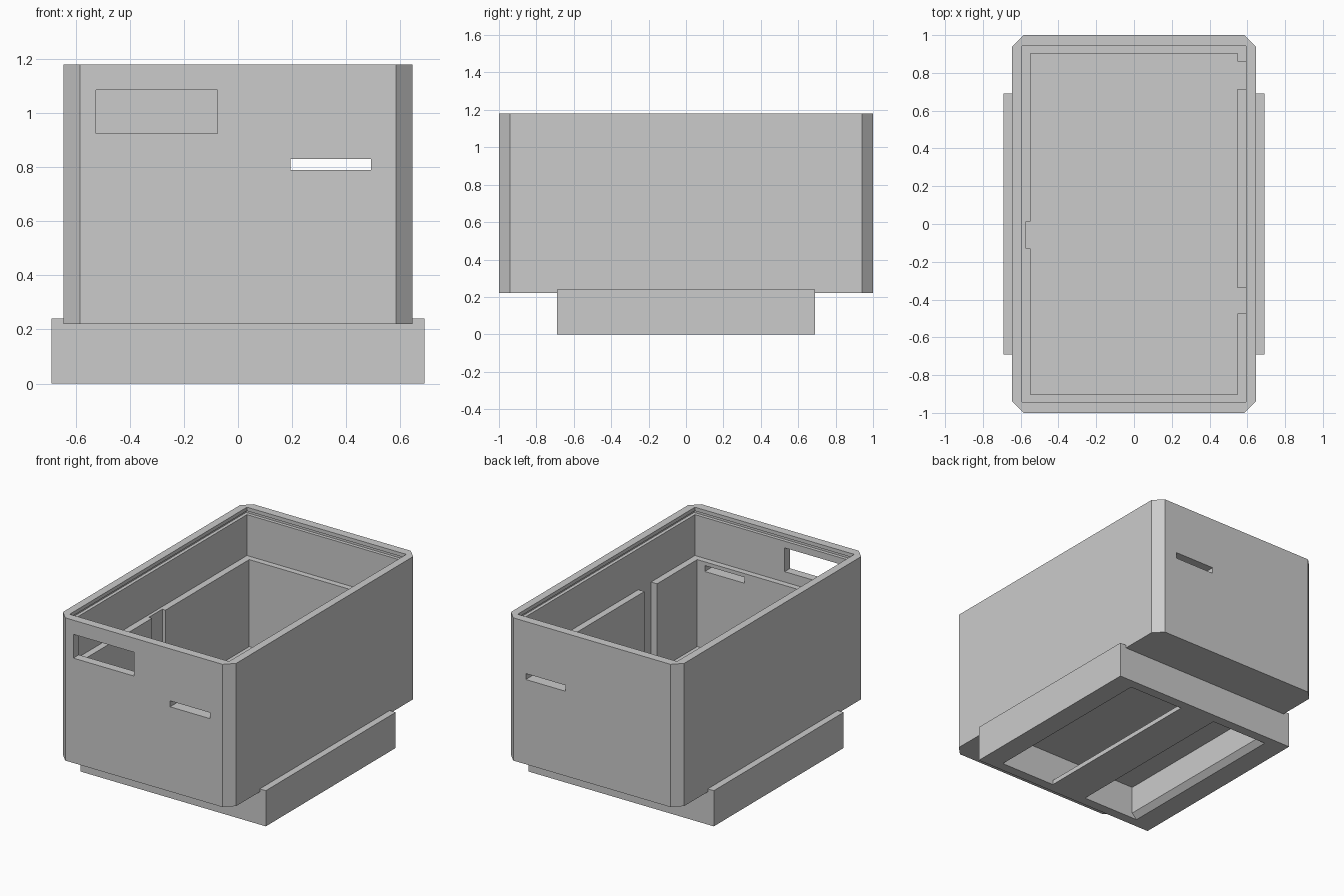
import bpy, bmesh

cube = bpy.data.objects.get("Cube")
if cube:
    bpy.data.objects.remove(cube, do_unlink=True)

grey = bpy.data.materials.new("plain_grey")
grey.use_nodes = True
colour = (0.6, 0.6, 0.6, 1)
grey.diffuse_color = colour
for node in grey.node_tree.nodes:
    if node.type == "BSDF_PRINCIPLED":
        node.inputs["Base Color"].default_value = colour


def prism(name, outline, axis, low, high):
    """Extrude a flat outline along z, or along y when the outline is in x and z."""
    bm = bmesh.new()
    place = (lambda a, b, t: (a, b, t)) if axis == "z" else (lambda a, b, t: (a, t, b))
    bottom = [bm.verts.new(place(a, b, low)) for a, b in outline]
    top = [bm.verts.new(place(a, b, high)) for a, b in outline]
    bm.faces.new(bottom)
    bm.faces.new(top)
    n = len(outline)
    for i in range(n):
        j = (i + 1) % n
        bm.faces.new((bottom[i], bottom[j], top[j], top[i]))
    bmesh.ops.recalc_face_normals(bm, faces=bm.faces)
    mesh = bpy.data.meshes.new(name)
    bm.to_mesh(mesh)
    bm.free()
    mesh.materials.append(grey)
    obj = bpy.data.objects.new(name, mesh)
    bpy.context.collection.objects.link(obj)
    return obj


def block(name, x, y, z):
    outline = [(x[0], y[0]), (x[1], y[0]), (x[1], y[1]), (x[0], y[1])]
    return prism(name, outline, "z", *z)


def cut(target, x, y, z):
    """Subtract a box from the target and discard the cutter."""
    cutter = block("cutter", x, y, z)
    cutter.hide_render = True
    mod = target.modifiers.new("cut", "BOOLEAN")
    mod.operation = "DIFFERENCE"
    mod.solver = "EXACT"
    mod.object = cutter
    bpy.context.view_layer.objects.active = target
    bpy.ops.object.modifier_apply(modifier=mod.name)
    bpy.data.objects.remove(cutter, do_unlink=True)


def both(v):
    return (-v, v)


# Main case with chamfered upright corners
W, L, C = 0.645, 1.0, 0.06
BOTTOM, TOP, LEDGE, FLOOR = 0.22, 1.18, 0.855, 0.27
outline = [(-W + C, -L), (W - C, -L), (W, -L + C), (W, L - C),
           (W - C, L), (-W + C, L), (-W, L - C), (-W, -L + C)]
case = prism("case", outline, "z", BOTTOM, TOP)

# Upper opening, lower cavity and the lid groove under the rim
cut(case, both(0.593), both(0.942), (LEDGE, 1.3))
cut(case, both(0.548), both(0.902), (FLOOR, 1.3))
cut(case, both(0.615), both(0.965), (1.13, 1.155))

# Upright channels in the thick lower walls
cut(case, (-0.572, -0.5), (-0.13, 0.012), (FLOOR, 0.9))
for y in ((0.715, 0.86), (-0.475, -0.34)):
    cut(case, (0.5, 0.593), y, (FLOOR, 0.9))

# Front window, and a narrow slot in each end wall
cut(case, (-0.525, -0.075), (-1.1, -0.8), (0.925, 1.085))
for y in ((-1.1, -0.8), (0.8, 1.1)):
    cut(case, (0.195, 0.492), y, (0.79, 0.83))

# Hollow base with a raised lip along each side of the case
base = block("base", both(0.69), both(0.69), (0, 0.24))
cut(base, both(W), both(0.8), (BOTTOM, 0.4))
cut(base, (-0.51, 0.548), both(0.625), (0.03, 0.3))

# Two long openings through the base plate
cut(base, (0.14, 0.548), both(0.625), (-0.1, 0.1))
cut(base, (-0.545, -0.125), both(0.625), (-0.1, 0.035))

# Sloped edge inside the second opening
prism("sloped_edge", [(-0.545, 0), (-0.545, 0.035), (-0.51, 0.035)], "y", -0.625, 0.625)
